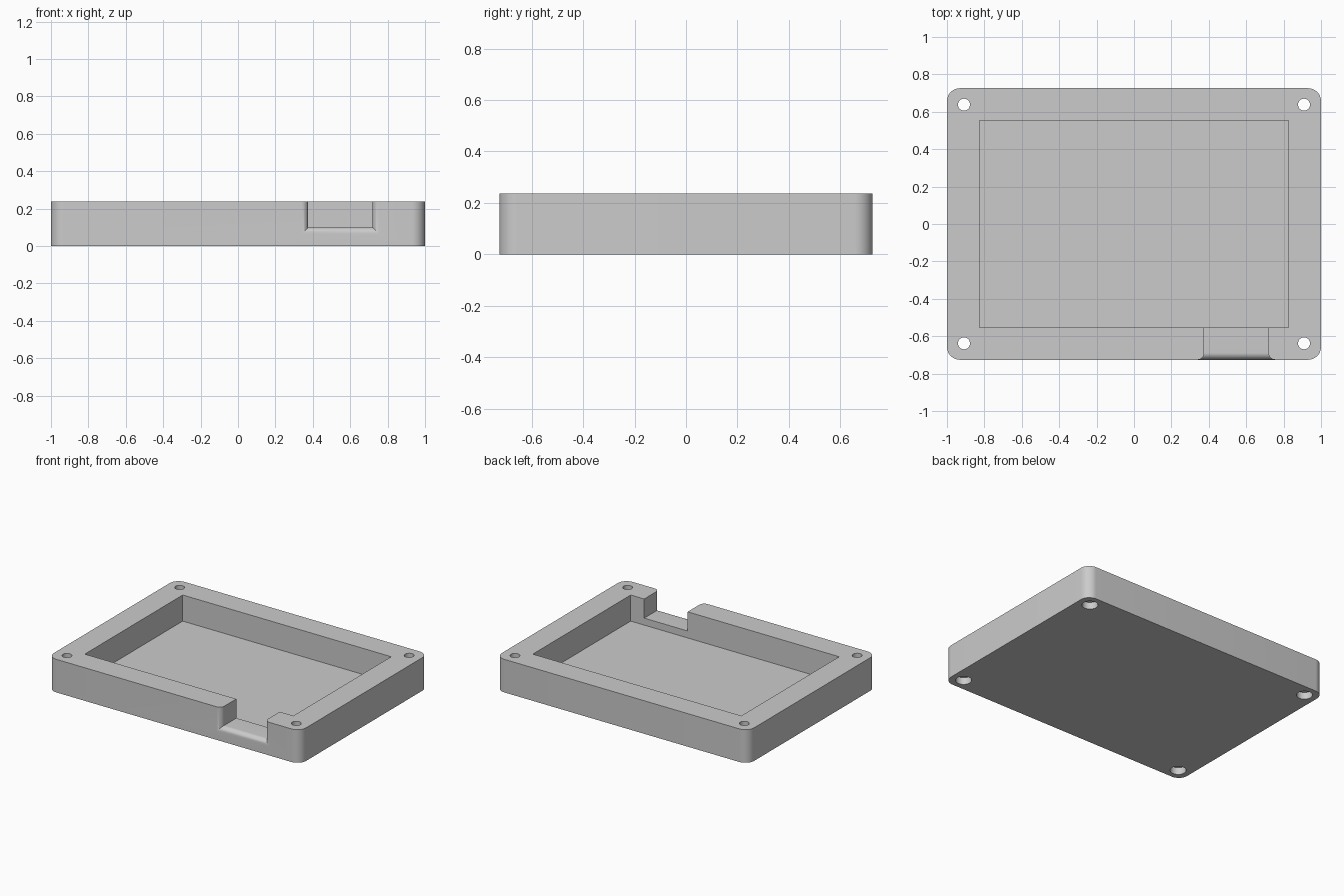
import bpy, bmesh, math

if "Cube" in bpy.data.objects:
    bpy.data.objects.remove(bpy.data.objects["Cube"], do_unlink=True)

HX, HY, H = 1.0, 0.726, 0.237      # half sizes and height
CORNER, FILLET = 0.07, 0.037

grey = bpy.data.materials.new("light grey")
grey.use_nodes = True
colour = (0.6, 0.6, 0.6, 1)
grey.diffuse_color = colour
grey.node_tree.nodes["Principled BSDF"].inputs["Base Color"].default_value = colour


def loft(name, rings):
    """Solid skinned through a list of matching point rings."""
    bm = bmesh.new()
    loops = [[bm.verts.new(p) for p in ring] for ring in rings]
    for a, b in zip(loops, loops[1:]):
        for i in range(len(a)):
            j = (i + 1) % len(a)
            bm.faces.new((a[i], a[j], b[j], b[i]))
    bm.faces.new(loops[0])
    bm.faces.new(loops[-1])
    bmesh.ops.recalc_face_normals(bm, faces=bm.faces)
    mesh = bpy.data.meshes.new(name)
    bm.to_mesh(mesh)
    bm.free()
    mesh.materials.append(grey)
    obj = bpy.data.objects.new(name, mesh)
    bpy.context.collection.objects.link(obj)
    return obj


def rounded_rect(hx, hy, r, z, steps=12):
    ring = []
    for k, (sx, sy) in enumerate([(1, 1), (-1, 1), (-1, -1), (1, -1)]):
        for i in range(steps + 1):
            a = math.pi / 2 * (k + i / steps)
            ring.append((sx * (hx - r) + r * math.cos(a), sy * (hy - r) + r * math.sin(a), z))
    return ring


def circle(x, y, r, z, n=32):
    return [(x + r * math.cos(math.tau * i / n), y + r * math.sin(math.tau * i / n), z)
            for i in range(n)]


def rect_xy(hx, hy, z):
    return [(-hx, -hy, z), (hx, -hy, z), (hx, hy, z), (-hx, hy, z)]


def notch_ring(y, d):
    x0, x1, z0 = 0.375 - d, 0.719 + d, 0.1 - d
    return [(x0, y, z0), (x1, y, z0), (x1, y, 0.4), (x0, y, 0.4)]


# Tray body with rounded corners
tray = loft("tray", [rounded_rect(HX, HY, CORNER, z) for z in (0, H)])

# Rectangular cavity
cutters = [loft("cavity_cutter", [rect_xy(0.826, 0.554, z) for z in (0.05, 0.4)])]

# Front notch whose outer edges flare with a rounded lip
rings = [notch_ring(-0.8, FILLET)]
for i in range(13):
    a = math.pi / 2 * (1 - i / 12)
    rings.append(notch_ring(-HY + FILLET * (1 - math.sin(a)), FILLET * (1 - math.cos(a))))
rings.append(notch_ring(-0.5, 0))
cutters.append(loft("notch_cutter", rings))

# Corner screw holes, counterbored from below
for sx in (-1, 1):
    for sy in (-1, 1):
        x, y = sx * 0.909, sy * 0.638
        steps = [(0.052, -0.1), (0.052, 0.05), (0.032, 0.05), (0.032, 0.4)]
        cutters.append(loft("screw_hole_cutter", [circle(x, y, r, z) for r, z in steps]))

# Cut everything out of the tray
for cutter in cutters:
    cutter.hide_render = True
    mod = tray.modifiers.new(cutter.name, "BOOLEAN")
    mod.operation, mod.solver, mod.object = "DIFFERENCE", "EXACT", cutter
bpy.context.view_layer.objects.active = tray
tray.select_set(True)
for mod in list(tray.modifiers):
    bpy.ops.object.modifier_apply(modifier=mod.name)
for cutter in cutters:
    bpy.data.objects.remove(cutter, do_unlink=True)
bpy.ops.object.shade_smooth_by_angle(angle=math.radians(30))
